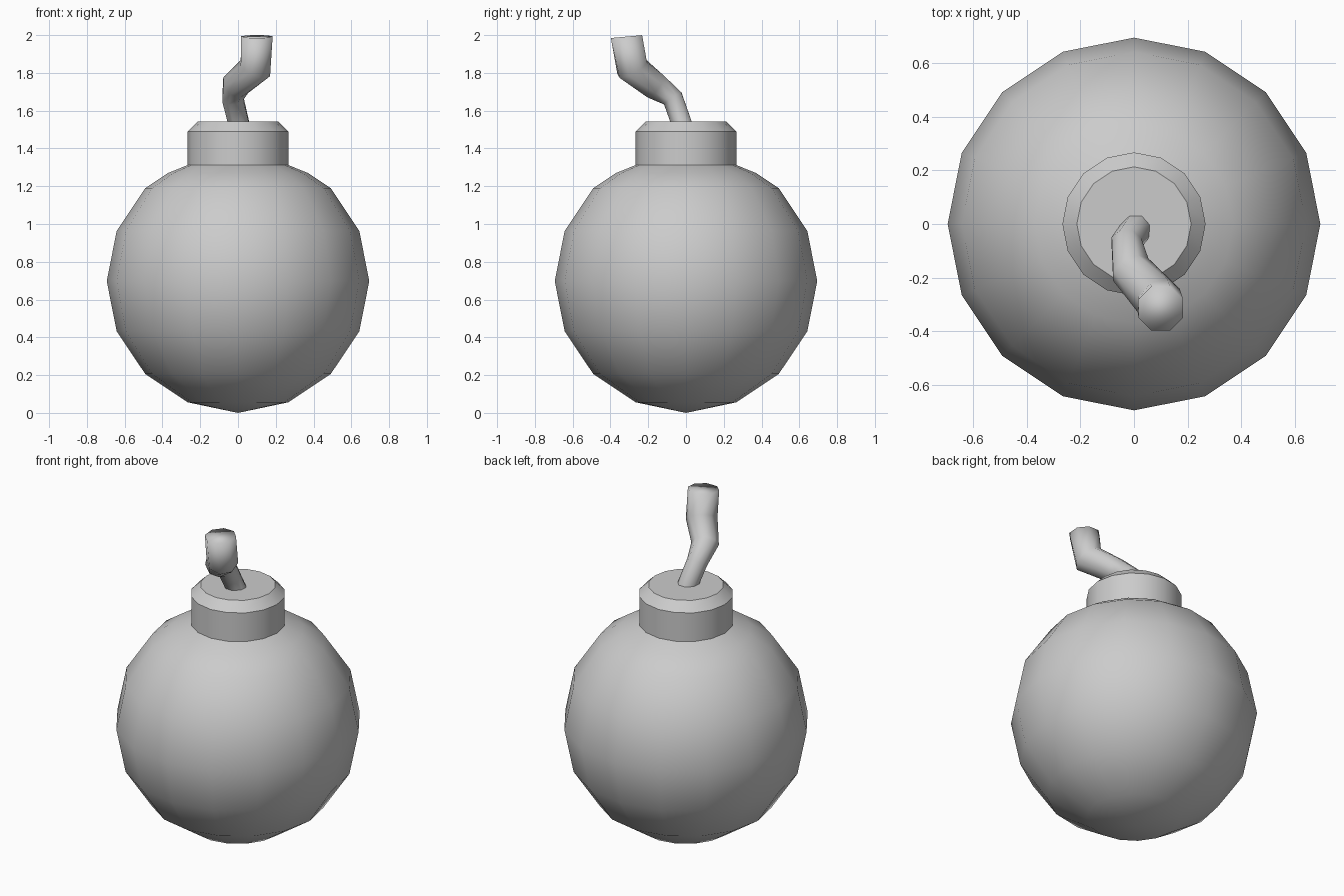
import bpy, math
from mathutils import Vector

if "Cube" in bpy.data.objects:
    bpy.data.objects.remove(bpy.data.objects["Cube"])


def make_object(name, verts, faces, angle=None):
    mesh = bpy.data.meshes.new(name)
    mesh.from_pydata(verts, [], faces)
    obj = bpy.data.objects.new(name, mesh)
    bpy.context.collection.objects.link(obj)
    bpy.ops.object.select_all(action='DESELECT')
    obj.select_set(True)
    bpy.context.view_layer.objects.active = obj
    if angle is None:
        bpy.ops.object.shade_smooth()
    else:
        bpy.ops.object.shade_smooth_by_angle(angle=math.radians(angle))
    return obj


def bridge(rings, sides):
    # Quads between consecutive rings of equal vertex count
    return [(r * sides + i, r * sides + (i + 1) % sides,
             (r + 1) * sides + (i + 1) % sides, (r + 1) * sides + i)
            for r in range(rings - 1) for i in range(sides)]


def lathe(profile, sides):
    verts = [(r * math.cos(2 * math.pi * i / sides), r * math.sin(2 * math.pi * i / sides), z)
             for r, z in profile for i in range(sides)]
    return verts, bridge(len(profile), sides)


SIDES = 16
R, CZ = 0.695, 0.698

# Round body: low-poly sphere with its crown trimmed to meet the collar
profile = [(R * math.sin(math.pi * k / 8), CZ - R * math.cos(math.pi * k / 8)) for k in range(1, 7)]
profile += [(0.37, 1.27), (0.267, 1.312)]
verts, faces = lathe(profile, SIDES)
verts.append((0, 0, 0))
faces += [(len(verts) - 1, (i + 1) % SIDES, i) for i in range(SIDES)]
make_object("body", verts, faces)

# Chamfered collar
verts, faces = lathe([(0.267, 1.312), (0.267, 1.49), (0.213, 1.543)], SIDES)
faces.append(tuple(range(2 * SIDES, 3 * SIDES)))
make_object("collar", verts, faces, 30)

# Bent fuse: rings swept along a path, widening to the tip (centre, radius)
path = [((0.012, -0.012, 1.50), 0.058), ((-0.028, -0.07, 1.665), 0.060),
        ((-0.012, -0.17, 1.735), 0.078), ((0.092, -0.285, 1.825), 0.090),
        ((0.100, -0.315, 1.992), 0.090)]
pts = [Vector(p) for p, r in path]
N = 8
verts = []
for k, (p, r) in enumerate(path):
    tangent = (pts[min(k + 1, len(pts) - 1)] - pts[max(k - 1, 0)]).normalized()
    if k == len(pts) - 1:
        tangent = Vector((0.0, -0.09, 1)).normalized() * 1.0
        tangent.y = -tangent.y * -1
    u = Vector((1, 0, 0))
    u = (u - tangent * u.dot(tangent)).normalized()
    v = tangent.cross(u)
    for i in range(N):
        a = 2 * math.pi * (i + 0.5) / N
        verts.append(pts[k] + (u * math.cos(a) + v * math.sin(a)) * r)
faces = bridge(len(path), N)
faces.append(tuple(range((len(path) - 1) * N, len(path) * N)))
make_object("fuse", verts, faces)
